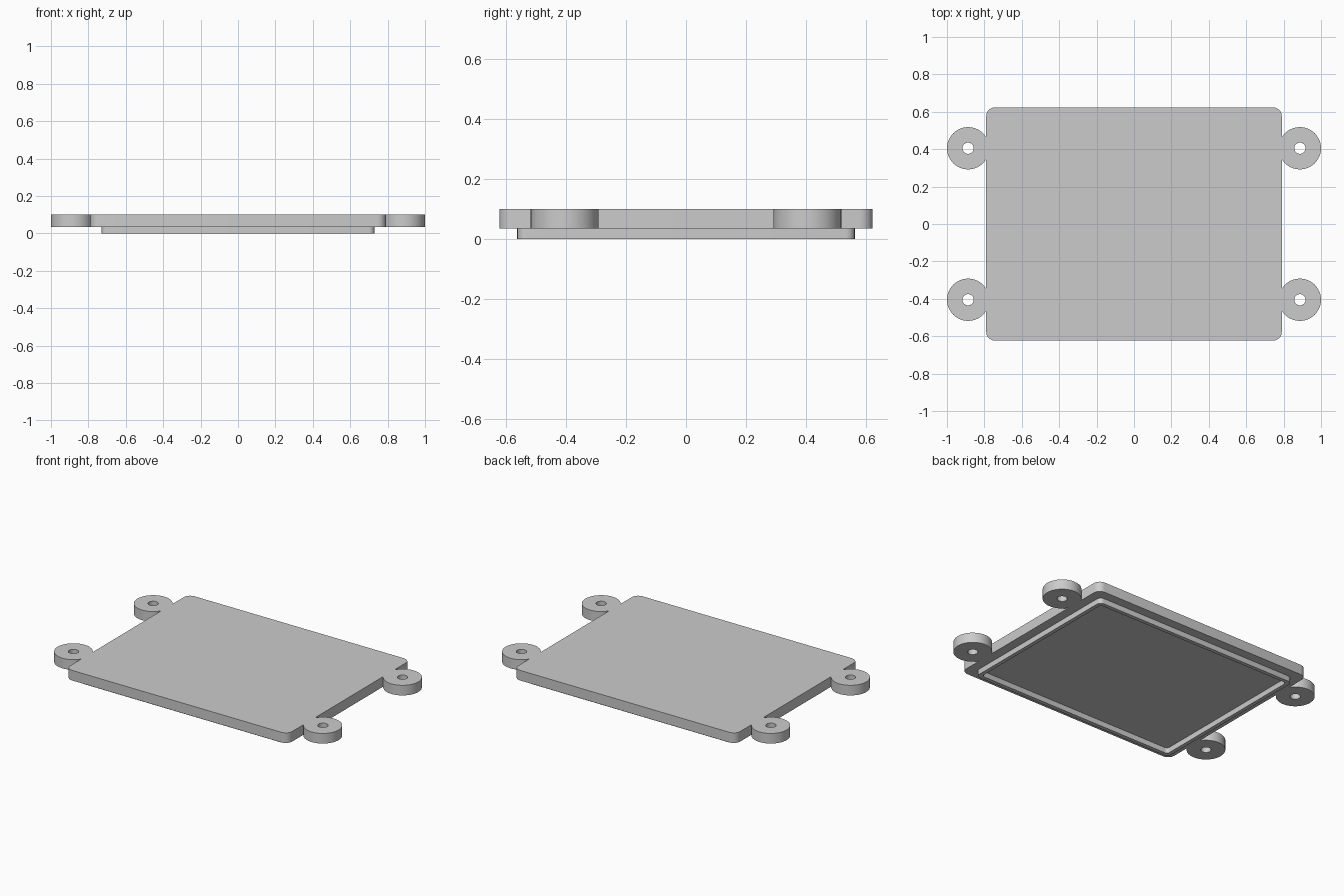
import bpy, bmesh, math

if "Cube" in bpy.data.objects:
    bpy.data.objects.remove(bpy.data.objects["Cube"])

gray = bpy.data.materials.new("plain gray")
gray.diffuse_color = (0.6, 0.6, 0.6, 1)
gray.use_nodes = True
gray.node_tree.nodes["Principled BSDF"].inputs["Base Color"].default_value = gray.diffuse_color


def rounded_rect(hx, hy, r, seg=6):
    """Counter-clockwise rounded rectangle outline."""
    pts = []
    for i, (sx, sy) in enumerate([(1, 1), (-1, 1), (-1, -1), (1, -1)]):
        for k in range(seg + 1):
            a = math.pi / 2 * (i + k / seg)
            pts.append((sx * (hx - r) + r * math.cos(a),
                        sy * (hy - r) + r * math.sin(a)))
    return pts


def circle(cx, cy, r, n=48):
    return [(cx + r * math.cos(2 * math.pi * k / n),
             cy + r * math.sin(2 * math.pi * k / n)) for k in range(n)]


def prism(name, outer, z0, z1, inner=None):
    """Extrude an outline, optionally with a matching inner outline as a hole."""
    bm = bmesh.new()

    def loop(pts, z):
        return [bm.verts.new((x, y, z)) for x, y in pts]

    def bridge(a, b):
        for i in range(len(a)):
            j = (i + 1) % len(a)
            bm.faces.new((a[i], a[j], b[j], b[i]))

    ob, ot = loop(outer, z0), loop(outer, z1)
    bridge(ob, ot)
    if inner:
        ib, it = loop(inner, z0), loop(inner, z1)
        bridge(it, ib)
        bridge(ot, it)
        bridge(ib, ob)
    else:
        bm.faces.new(ot)
        bm.faces.new(ob[::-1])
    bmesh.ops.recalc_face_normals(bm, faces=bm.faces)
    me = bpy.data.meshes.new(name)
    bm.to_mesh(me)
    bm.free()
    me.materials.append(gray)
    obj = bpy.data.objects.new(name, me)
    bpy.context.collection.objects.link(obj)
    bpy.ops.object.select_all(action='DESELECT')
    obj.select_set(True)
    bpy.context.view_layer.objects.active = obj
    bpy.ops.object.shade_smooth_by_angle(angle=math.radians(30))
    return obj


TOP, STEP = 0.1, 0.035

# Main lid plate
prism("lid_plate", rounded_rect(0.79, 0.623, 0.045), STEP, TOP)

# Thin lip standing down from the plate around an open recess
prism("lip", rounded_rect(0.73, 0.563, 0.03), 0, STEP,
      rounded_rect(0.705, 0.538, 0.02))

# Four mounting ears with screw holes
for sx, side in ((-1, "left"), (1, "right")):
    for sy, end in ((-1, "front"), (1, "back")):
        cx, cy = sx * 0.887, sy * 0.405
        prism(f"mounting_ear_{side}_{end}", circle(cx, cy, 0.113), STEP, TOP,
              circle(cx, cy, 0.03))
